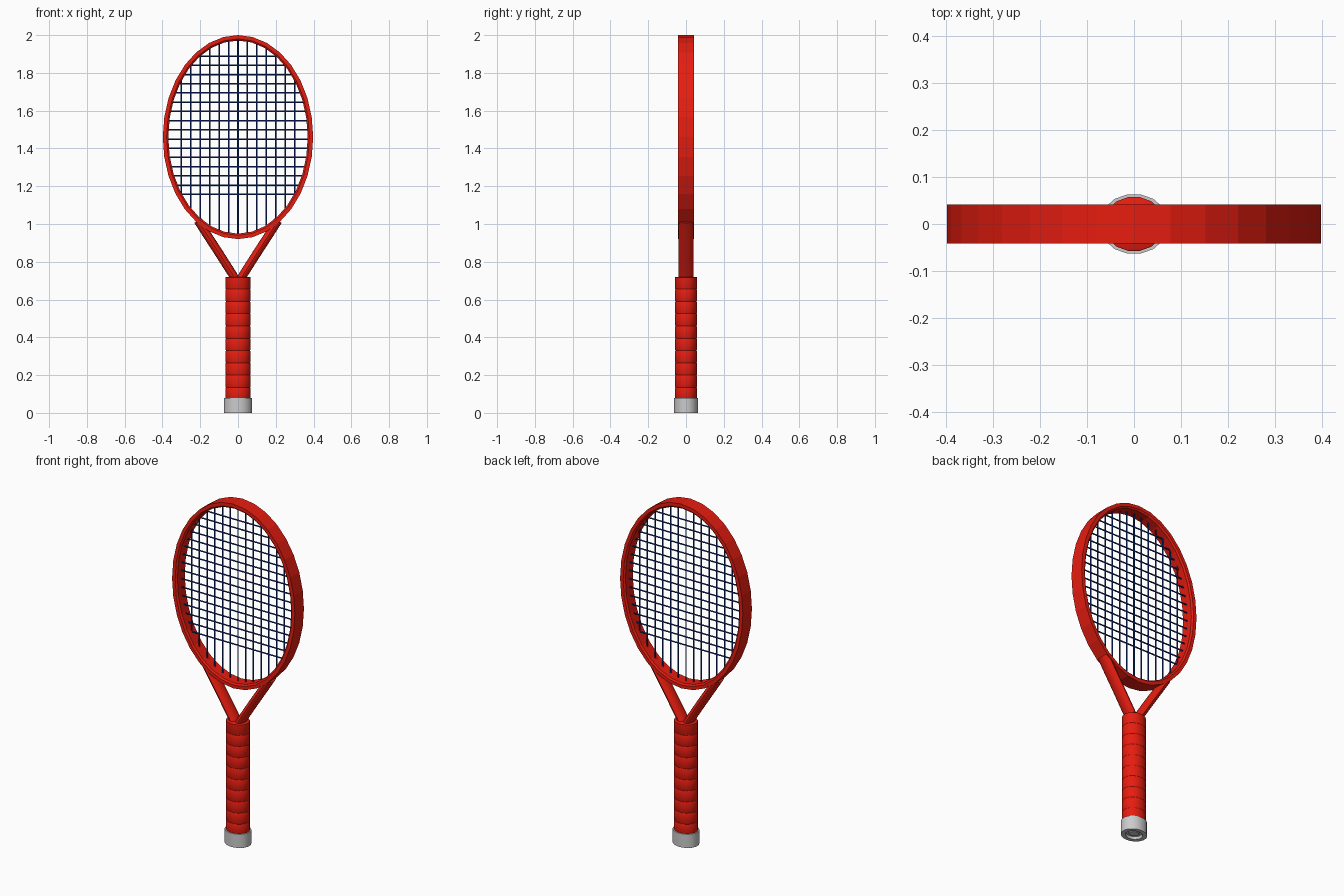
import bpy
import math
from mathutils import Vector

if "Cube" in bpy.data.objects:
    bpy.data.objects.remove(bpy.data.objects["Cube"])


def material(name, color):
    m = bpy.data.materials.new(name)
    m.diffuse_color = color
    m.use_nodes = True
    m.node_tree.nodes["Principled BSDF"].inputs["Base Color"].default_value = m.diffuse_color
    return m


red = material("red_paint", (0.8, 0.012, 0.005, 1))
navy = material("navy_string", (0.005, 0.03, 0.25, 1))


def make(name, verts, faces, mat=None, angle=30):
    me = bpy.data.meshes.new(name)
    me.from_pydata(verts, [], faces)
    ob = bpy.data.objects.new(name, me)
    bpy.context.collection.objects.link(ob)
    if mat:
        me.materials.append(mat)
    bpy.ops.object.select_all(action='DESELECT')
    ob.select_set(True)
    bpy.context.view_layer.objects.active = ob
    bpy.ops.object.mode_set(mode='EDIT')
    bpy.ops.mesh.select_all(action='SELECT')
    bpy.ops.mesh.normals_make_consistent(inside=False)
    bpy.ops.object.mode_set(mode='OBJECT')
    bpy.ops.object.shade_smooth_by_angle(angle=math.radians(angle))
    return ob


def bridge(rings, closed=False):
    """Join equal-sized vertex rings into a skin, capped or closed into a loop."""
    n, k = len(rings[0]), len(rings)
    verts = [v for r in rings for v in r]
    faces = []
    for i in range(k if closed else k - 1):
        a, b = i * n, (i + 1) % k * n
        for j in range(n):
            h = (j + 1) % n
            faces.append((a + j, a + h, b + h, b + j))
    if not closed:
        faces += [tuple(range(n)), tuple(range((k - 1) * n, k * n))]
    return verts, faces


def octagon(sx, sy, z):
    """Octagon of half sizes sx, sy with every corner softened."""
    corners = [(math.cos(a), math.sin(a)) for a in
               (math.radians(22.5 + 45 * i) for i in range(8))]
    s = 1 / math.cos(math.radians(22.5))
    pts = []
    for i, (x, y) in enumerate(corners):
        for ox, oy in (corners[i - 1], corners[(i + 1) % 8]):
            pts.append(((x + (ox - x) * .25) * s * sx, (y + (oy - y) * .25) * s * sy, z))
    return pts


def tube(path, ra, ry, n):
    """Elliptical tube along a path in the xz plane."""
    pts = [Vector(p) for p in path]
    rings = []
    for i, p in enumerate(pts):
        t = (pts[min(i + 1, len(pts) - 1)] - pts[max(i - 1, 0)]).normalized()
        side = Vector((t.z, 0, -t.x))
        rings.append([p + side * ra * math.cos(q) + Vector((0, ry * math.sin(q), 0))
                      for q in (2 * math.pi * j / n for j in range(n))])
    return bridge(rings)


# Head frame: flat outer band with a softened inner side, swept round an ellipse
CZ, RX, RZ = 1.46, 0.398, 0.54
section = [(0, -.042), (0, .042), (-.020, .042),
           (-.029, .034), (-.029, -.034), (-.020, -.042)]
rings = []
for i in range(32):
    a = 2 * math.pi * i / 32
    rings.append([((RX + d) * math.cos(a), y, CZ + (RZ + d) * math.sin(a))
                  for d, y in section])
make("head_frame", *bridge(rings, True), red, 5)

# Strings, ending inside the frame
IX, IZ = RX - .018, RZ - .018
for i in range(13):
    x = -.3 + .05 * i
    h = IZ * math.sqrt(1 - (x / IX) ** 2)
    make("main_string", *tube([(x, 0, CZ - h), (x, 0, CZ + h)], .004, .004, 8), navy, 50)
for i in range(16):
    z = 1.157 + .0488 * i
    w = IX * math.sqrt(1 - ((z - CZ) / IZ) ** 2)
    make("cross_string", *tube([(-w, 0, z), (w, 0, z)], .004, .004, 8), navy, 50)

# Throat arms, joining the handle to the outside of the frame
for s in (-1, 1):
    path = [(s * .005, 0, .69), (s * .03, 0, .735), (s * .10, 0, .845),
            (s * .165, 0, .945), (s * .20, 0, 1.0), (s * .212, 0, 1.018)]
    make("throat_arm", *tube(path, .023, .039, 16), red)

# Grip: stacked wrap turns with fine grooves
rings = []
turns, z0, z1 = 10, .07, .72
step = (z1 - z0) / turns
for i in range(turns):
    z = z0 + i * step
    for d, t in ((-.001, 0), (0, .03), (0, .97)):
        rings.append(octagon(.065 + d, .057 + d, z + t * step))
rings.append(octagon(.062, .054, z1))
make("grip_wrap", *bridge(rings), red, 50)

# Butt cap with a recessed groove underneath
profile = [(.026, .008), (.030, .014), (.044, .014), (.048, 0),
           (.073, 0), (.073, .08), (.060, .08)]
make("butt_cap", *bridge([octagon(r, r * .86, z) for r, z in profile]), None, 35)
